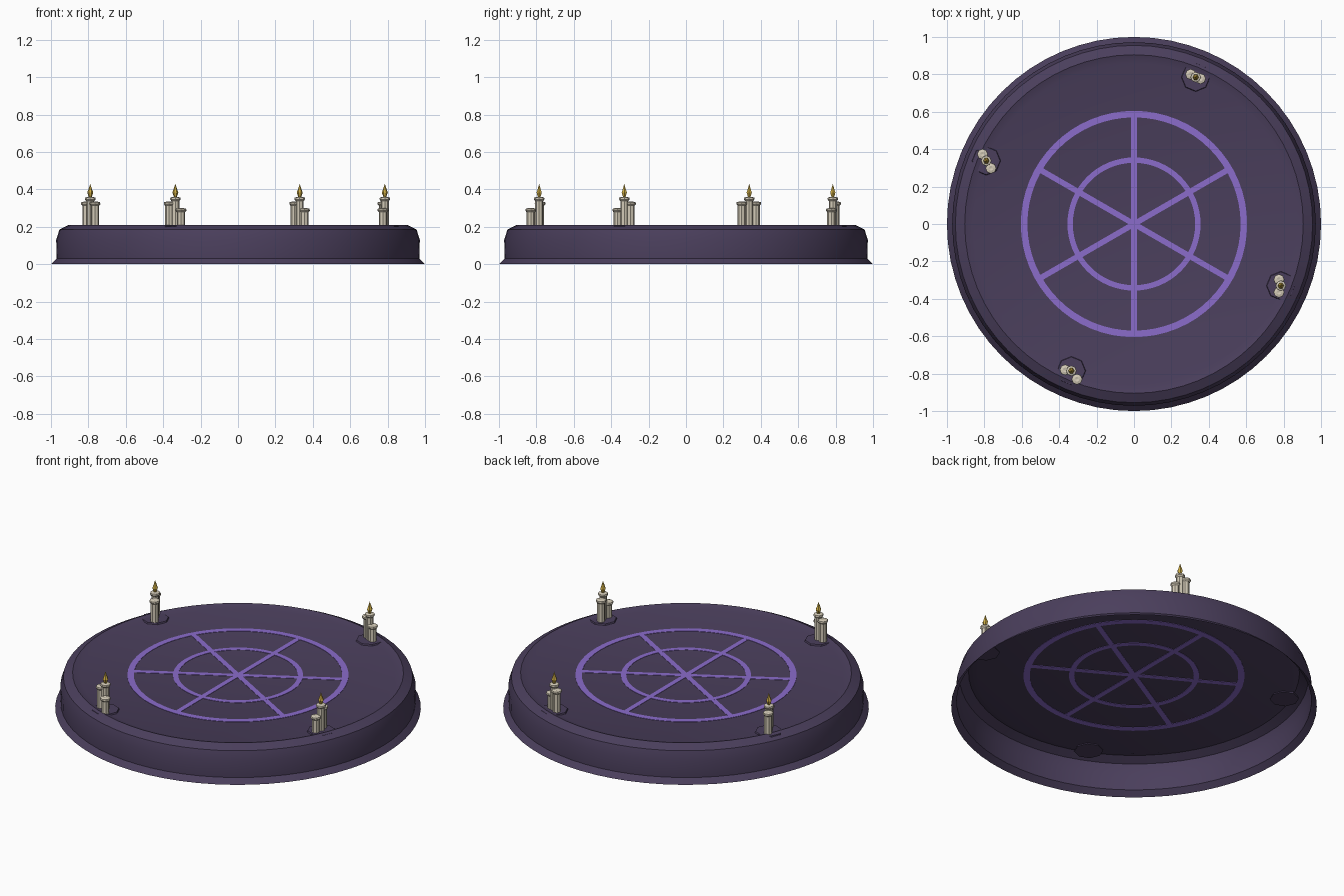
import bpy, bmesh, math

if "Cube" in bpy.data.objects:
    bpy.data.objects.remove(bpy.data.objects["Cube"])


def material(name, rgb):
    m = bpy.data.materials.new(name)
    m.diffuse_color = (*rgb, 1)
    m.use_nodes = True
    m.node_tree.nodes["Principled BSDF"].inputs["Base Color"].default_value = m.diffuse_color
    return m


STONE = material("dark_purple_stone", (0.069, 0.049, 0.107))
GLYPH = material("violet_glyph", (0.26, 0.15, 0.60))
WAX = material("bone_wax", (0.66, 0.60, 0.48))
FLAME = material("gold_flame", (0.62, 0.42, 0.06))


def finish(name, bm, mat, smooth=None):
    mesh = bpy.data.meshes.new(name)
    bm.to_mesh(mesh)
    bm.free()
    mesh.materials.append(mat)
    ob = bpy.data.objects.new(name, mesh)
    bpy.context.collection.objects.link(ob)
    if smooth:
        bpy.ops.object.select_all(action='DESELECT')
        ob.select_set(True)
        bpy.context.view_layer.objects.active = ob
        bpy.ops.object.shade_smooth_by_angle(angle=math.radians(smooth))
    return ob


def lathe(name, profile, n, mat, centre=(0, 0), closed=False, smooth=None):
    """Spin (radius, z) points, listed bottom to top, around the z axis."""
    bm = bmesh.new()
    rings = []
    for r, z in profile:
        if r == 0:
            rings.append([bm.verts.new((*centre, z))] * n)
        else:
            rings.append([bm.verts.new((centre[0] + r * math.cos(math.tau * i / n),
                                        centre[1] + r * math.sin(math.tau * i / n), z))
                          for i in range(n)])
    pairs = list(zip(rings, rings[1:]))
    if closed:
        pairs.append((rings[-1], rings[0]))
    for a, b in pairs:
        for i in range(n):
            j = (i + 1) % n
            quad = list(dict.fromkeys((a[i], a[j], b[j], b[i])))
            bm.faces.new(quad)
    return finish(name, bm, mat, smooth)


FLOOR = 0.195

# Round dais: an open shell with a flared foot, rounded rim and shallow recess
lathe("dais", [(1.0, 0), (0.97, 0.03), (0.972, 0.13), (0.955, 0.185),
               (0.905, 0.21), (0.86, FLOOR), (0, FLOOR)], 64, STONE, smooth=20)

# Painted glyph: thin plates through the floor, seen from both sides
LO, HI = FLOOR - 0.002, FLOOR + 0.002
for name, r0, r1 in (("outer_ring", 0.57, 0.605), ("inner_ring", 0.327, 0.356)):
    lathe(name, [(r0, LO), (r1, LO), (r1, HI), (r0, HI)], 64, GLYPH, closed=True)

for k in range(3):
    bm = bmesh.new()
    bmesh.ops.create_cube(bm, size=1)
    for v in bm.verts:
        v.co = (v.co.x * 1.18, v.co.y * 0.03, FLOOR + v.co.z * 0.0036)
    ob = finish("spoke", bm, GLYPH)
    ob.rotation_euler.z = math.radians(30 + 60 * k)


def candle(x, y, top, r=0.022):
    lathe("candle", [(r, FLOOR), (r, top - 0.022), (r + 0.007, top - 0.014),
                     (r + 0.006, top - 0.004), (r * 0.6, top), (0, top - 0.003)],
          8, WAX, (x, y))


# Candle clusters: centre, then offset and height of the two side candles
clusters = [
    ((0.33, 0.785), (-0.027, 0.015, 0.335), (0.025, -0.008, 0.30)),
    ((-0.79, 0.338), (-0.02, 0.035, 0.335), (0.025, -0.04, 0.335)),
    ((-0.335, -0.785), (-0.033, 0.005, 0.335), (0.03, -0.045, 0.30)),
    ((0.785, -0.33), (-0.01, 0.033, 0.335), (-0.01, -0.035, 0.30)),
]
for (cx, cy), *sides in clusters:
    lathe("candle_base", [(0, 0.188), (0.08, 0.188), (0.074, 0.203), (0, 0.203)],
          8, STONE, (cx, cy))
    candle(cx, cy, 0.36, 0.021)
    for dx, dy, top in sides:
        candle(cx + dx, cy + dy, top)
    lathe("flame", [(0, 0.357), (0.008, 0.36), (0.016, 0.383), (0.008, 0.405),
                    (0, 0.43)], 6, FLAME, (cx, cy))
